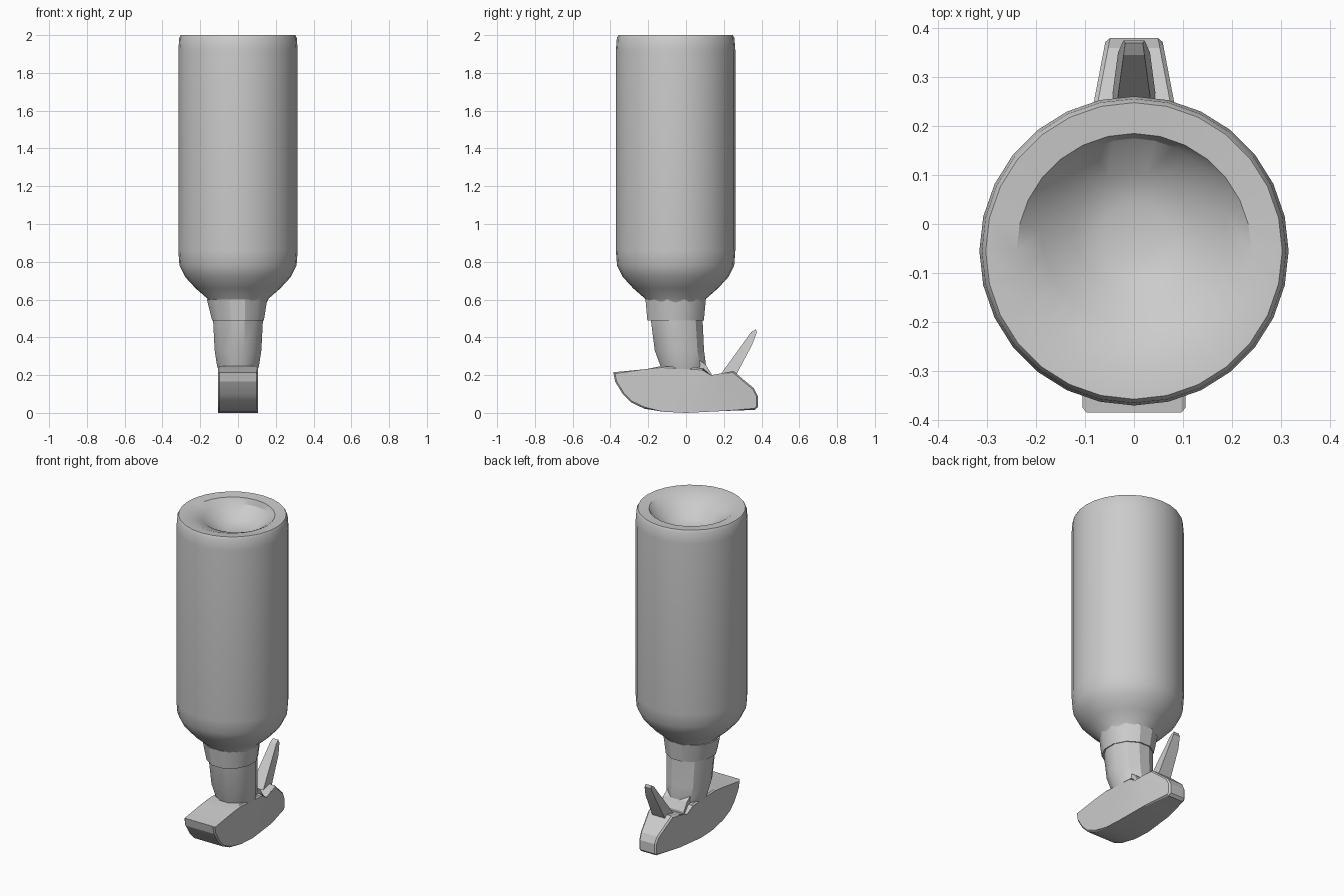
import bpy, bmesh, math

if "Cube" in bpy.data.objects:
    bpy.data.objects.remove(bpy.data.objects["Cube"])


def finish(bm, name, angle=30):
    bmesh.ops.recalc_face_normals(bm, faces=bm.faces)
    me = bpy.data.meshes.new(name)
    bm.to_mesh(me)
    bm.free()
    ob = bpy.data.objects.new(name, me)
    bpy.context.collection.objects.link(ob)
    bpy.ops.object.select_all(action='DESELECT')
    ob.select_set(True)
    bpy.context.view_layer.objects.active = ob
    bpy.ops.object.shade_smooth_by_angle(angle=math.radians(angle))
    return ob


def loft(name, rings, sides, turn=0.0):
    """Stack rings of (z, rx, ry, cx, cy) into a closed solid."""
    bm = bmesh.new()
    loops = []
    for z, rx, ry, cx, cy in rings:
        loops.append([bm.verts.new((cx + rx * math.cos(turn + math.tau * i / sides),
                                    cy + ry * math.sin(turn + math.tau * i / sides), z))
                      for i in range(sides)])
    for a, b in zip(loops, loops[1:]):
        for i in range(sides):
            j = (i + 1) % sides
            bm.faces.new((a[i], a[j], b[j], b[i]))
    bm.faces.new(loops[0])
    bm.faces.new(loops[-1])
    return finish(bm, name)


def slab(name, profile, half_width, bevel=0.0):
    """Extrude a (y, z) side profile across x; half_width(y, z) tapers it."""
    bm = bmesh.new()
    sides = [[bm.verts.new((s * half_width(y, z), y, z)) for y, z in profile]
             for s in (-1, 1)]
    n = len(profile)
    for i in range(n):
        j = (i + 1) % n
        bm.faces.new((sides[0][i], sides[0][j], sides[1][j], sides[1][i]))
    caps = [bm.faces.new(s) for s in sides]
    if bevel:
        bmesh.ops.bevel(bm, geom=list({e for f in caps for e in f.edges}),
                        offset=bevel, segments=1, affect='EDGES')
    caps = [f for f in bm.faces if len(f.verts) > 4]
    bmesh.ops.triangulate(bm, faces=caps)
    return finish(bm, name, 20)


CY = -0.055

# bottle with rounded shoulder below and a dished end on top
bottle = [(0.58, 0.15), (0.605, 0.162), (0.66, 0.225), (0.72, 0.28),
          (0.78, 0.31), (0.86, 0.316), (1.92, 0.316), (1.985, 0.311), (2.0, 0.303),
          (1.995, 0.24), (1.96, 0.19), (1.90, 0.12), (1.88, 0.06)]
loft("bottle", [(z, r, r, 0, CY - (0.0 if i < 10 else -0.04))
                for i, (z, r) in enumerate(bottle)], 28)

# collar under the shoulder
loft("collar", [(0.49, 0.142, 0.155, 0, CY), (0.60, 0.165, 0.165, -0.005, CY)],
     12, math.pi / 12)

# neck plug going down into the spout
loft("neck", [(0.22, 0.105, 0.12, 0, -0.015), (0.25, 0.115, 0.125, 0, -0.015),
              (0.33, 0.128, 0.135, 0, -0.035), (0.50, 0.137, 0.142, 0, -0.05)],
     12, math.pi / 12)


# spout body, boat shaped, narrowing at the rear
def spout_width(y, z):
    return 0.105 if y < 0.13 else 0.105 - 0.048 * (y - 0.13) / 0.25


slab("spout", [(-0.385, 0.215), (-0.375, 0.165), (-0.335, 0.10), (-0.29, 0.055),
               (-0.22, 0.022), (-0.12, 0.006), (0.0, 0.0), (0.20, 0.01),
               (0.365, 0.016), (0.38, 0.03), (0.38, 0.09), (0.36, 0.13),
               (0.25, 0.222), (0.19, 0.21), (0.13, 0.19), (0.09, 0.235),
               (-0.13, 0.248), (-0.21, 0.232)], spout_width, 0.008)

# rear lever, rising and tapering to its tip
slab("lever", [(0.18, 0.20), (0.265, 0.20), (0.35, 0.36), (0.375, 0.425),
               (0.37, 0.443), (0.345, 0.427)],
     lambda y, z: 0.044 - 0.026 * max(0, (z - 0.2) / 0.243) ** 2)

# neck bracket, sloping from the neck to the spout rear
slab("bracket", [(0.04, 0.15), (0.135, 0.14), (0.135, 0.205), (0.105, 0.255),
                 (0.04, 0.30)], lambda y, z: 0.08)
